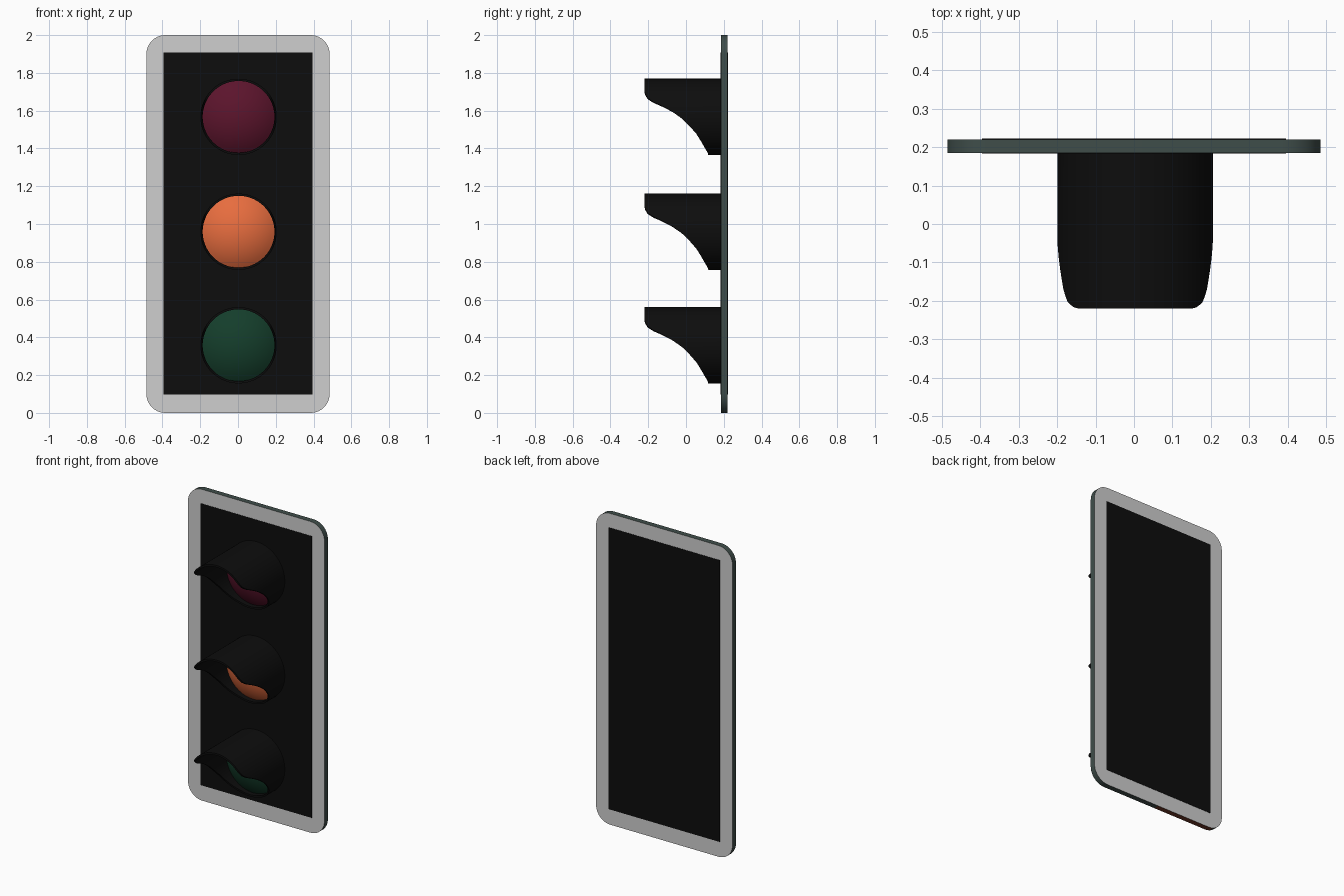
import bpy, bmesh, math

if "Cube" in bpy.data.objects:
    bpy.data.objects.remove(bpy.data.objects["Cube"])


def material(name, rgb):
    m = bpy.data.materials.new(name)
    m.diffuse_color = (*rgb, 1)
    m.use_nodes = True
    m.node_tree.nodes["Principled BSDF"].inputs["Base Color"].default_value = m.diffuse_color
    return m


BLACK = material("black", (0.004, 0.004, 0.004))
GREY = material("light_grey", (0.62, 0.62, 0.62))
EDGE = material("dark_green_grey", (0.05, 0.075, 0.068))
RUST = material("rust_brown", (0.16, 0.04, 0.02))
RED = material("dark_red", (0.105, 0.007, 0.025))
ORANGE = material("orange", (0.82, 0.155, 0.05))
GREEN = material("dark_green", (0.007, 0.047, 0.024))

FRONT, BACK = 0.185, 0.22


def finish(name, bm, mats, smooth=True):
    bmesh.ops.recalc_face_normals(bm, faces=bm.faces)
    me = bpy.data.meshes.new(name)
    bm.to_mesh(me)
    bm.free()
    for m in mats:
        me.materials.append(m)
    ob = bpy.data.objects.new(name, me)
    bpy.context.collection.objects.link(ob)
    if smooth:
        bpy.ops.object.select_all(action='DESELECT')
        ob.select_set(True)
        bpy.context.view_layer.objects.active = ob
        bpy.ops.object.shade_smooth_by_angle(angle=math.radians(35))
    return ob


# Backing board: rounded rectangle, grey faces, dark rim, rusty half of the underside
def backing_board(w=0.485, h=2.0, r=0.1, n=10):
    pts = []
    corners = [(w - r, h - r), (-w + r, h - r), (-w + r, r), (w - r, r)]
    for i, (cx, cz) in enumerate(corners):
        for k in range(n + 1):
            a = math.pi / 2 * (i + k / n)
            pts.append((cx + r * math.cos(a), cz + r * math.sin(a)))
        if i == 2:
            pts.append((0, 0))
    bm = bmesh.new()
    f = [bm.verts.new((x, FRONT, z)) for x, z in pts]
    b = [bm.verts.new((x, BACK, z)) for x, z in pts]
    bm.faces.new(f)
    bm.faces.new(b)
    for i in range(len(pts)):
        j = (i + 1) % len(pts)
        face = bm.faces.new((f[i], f[j], b[j], b[i]))
        c = face.calc_center_median()
        face.material_index = 2 if c.z < 0.005 and c.x < 0 else 1
    finish("backing_board", bm, [GREY, EDGE, RUST])


# Thin black panels on both faces
def panel(name, y):
    bm = bmesh.new()
    bmesh.ops.create_cube(bm, size=1)
    for v in bm.verts:
        v.co = (v.co.x * 0.79, y + v.co.y * 0.004, 1.003 + v.co.z * 1.81)
    finish(name, bm, [BLACK], False)


# Side outline of the hood's front edge: (height from lens centre, y)
EDGE_LINE = [(-0.21, 0.12), (-0.19, 0.115), (-0.165, 0.10), (-0.13, 0.08),
             (-0.09, 0.055), (-0.05, 0.02), (-0.01, -0.02), (0.03, -0.075),
             (0.06, -0.13), (0.08, -0.175), (0.10, -0.203), (0.125, -0.217),
             (0.14, -0.22), (0.21, -0.22)]


def hood_front(z):
    for (z0, y0), (z1, y1) in zip(EDGE_LINE, EDGE_LINE[1:]):
        if z <= z1:
            return y0 + (y1 - y0) * (z - z0) / (z1 - z0)
    return EDGE_LINE[-1][1]


# Hood: thin tube whose front is cut along the curved outline
def hood(name, cz, r=0.202, t=0.012, n=96):
    bm = bmesh.new()
    rings = []
    for i in range(n):
        a = 2 * math.pi * i / n
        s, c = math.sin(a), math.cos(a)
        y = hood_front(r * c)
        rings.append([bm.verts.new((q * s + 0.003, yy, cz + q * c))
                      for q, yy in ((r, FRONT), (r, y), (r - t, y), (r - t, FRONT))])
    for i in range(n):
        p, q = rings[i], rings[(i + 1) % n]
        for k in range(4):
            m = (k + 1) % 4
            bm.faces.new((p[k], p[m], q[m], q[k]))
    finish(name, bm, [BLACK])


# Lens: shallow dome filling the hood
def lens(name, cz, mat, r=0.191, base=0.15, depth=0.065, n=64, steps=10):
    bm = bmesh.new()
    radius = (r * r + depth * depth) / (2 * depth)
    tip = bm.verts.new((0.003, base - depth, cz))
    prev = None
    for s in range(1, steps + 2):
        q = r * min(s, steps) / steps
        y = base - depth + radius - math.sqrt(radius ** 2 - q * q)
        if s > steps:
            y = FRONT
        ring = [bm.verts.new((0.003 + q * math.cos(2 * math.pi * i / n), y,
                              cz + q * math.sin(2 * math.pi * i / n))) for i in range(n)]
        for i in range(n):
            j = (i + 1) % n
            if prev:
                bm.faces.new((prev[i], prev[j], ring[j], ring[i]))
            else:
                bm.faces.new((tip, ring[j], ring[i]))
        prev = ring
    finish(name, bm, [mat])


backing_board()
panel("front_panel", FRONT)
panel("back_panel", BACK)
for label, z, mat in (("top", 1.567, RED), ("middle", 0.959, ORANGE), ("bottom", 0.358, GREEN)):
    hood(label + "_hood", z)
    lens(label + "_lens", z, mat)
